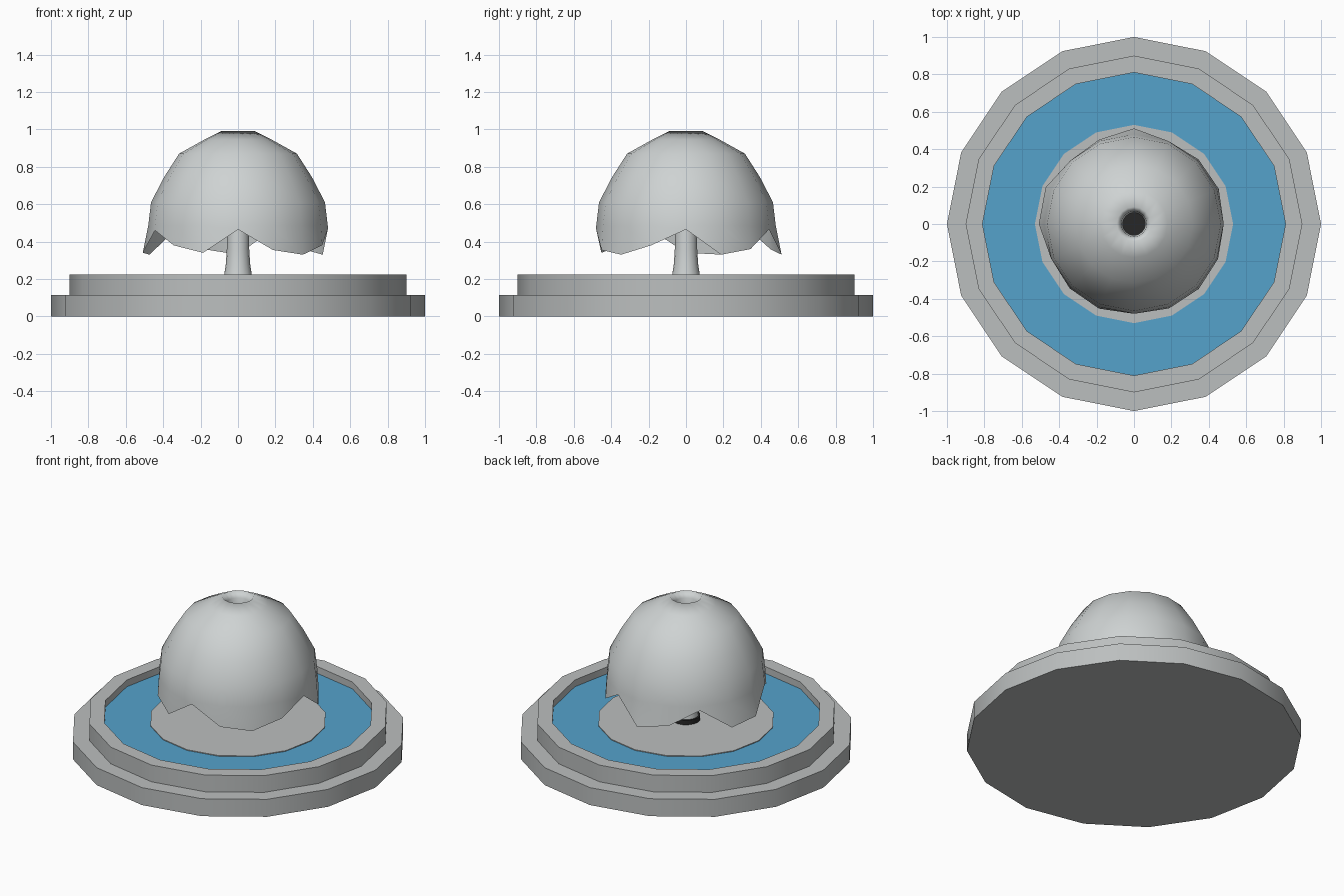
import bpy, math

cube = bpy.data.objects.get("Cube")
if cube:
    bpy.data.objects.remove(cube)

SIDES = 16


def material(name, colour):
    m = bpy.data.materials.new(name)
    m.use_nodes = True
    m.diffuse_color = (*colour, 1)
    m.node_tree.nodes["Principled BSDF"].inputs["Base Color"].default_value = (*colour, 1)
    return m


stone = material("stone grey", (0.50, 0.52, 0.52))
spray = material("pale spray grey", (0.62, 0.65, 0.65))
blue = material("pool blue", (0.09, 0.36, 0.60))
dark = material("nozzle black", (0.02, 0.02, 0.02))


def lathe(name, rings, mat, cap_start=False, cap_end=False, smooth_angle=30):
    """Skin a list of rings; each ring gives (radius, height) per side."""
    verts, faces = [], []
    for ring in rings:
        for k in range(SIDES):
            r, z = ring(k) if callable(ring) else ring
            a = math.tau * k / SIDES
            verts.append((r * math.cos(a), r * math.sin(a), z))
    for i in range(len(rings) - 1):
        for k in range(SIDES):
            a, b = i * SIDES + k, i * SIDES + (k + 1) % SIDES
            faces.append((a, b, b + SIDES, a + SIDES))
    if cap_start:
        faces.append(tuple(reversed(range(SIDES))))
    if cap_end:
        faces.append(tuple(range(len(verts) - SIDES, len(verts))))
    mesh = bpy.data.meshes.new(name)
    mesh.from_pydata(verts, [], faces)
    mesh.materials.append(mat)
    obj = bpy.data.objects.new(name, mesh)
    bpy.context.collection.objects.link(obj)
    bpy.ops.object.select_all(action="DESELECT")
    obj.select_set(True)
    bpy.context.view_layer.objects.active = obj
    bpy.ops.object.shade_smooth_by_angle(angle=math.radians(smooth_angle))
    return obj


# Stepped basin with a raised rim
lathe("basin", [(1, 0), (1, 0.115), (0.9, 0.115), (0.9, 0.225),
                (0.81, 0.225), (0.81, 0.16)], stone, True, True)

# Pool surface and the round plinth standing in it
lathe("pool_water", [(0.81, 0.165), (0.81, 0.18)], blue, True, True)
lathe("plinth", [(0.53, 0.165), (0.53, 0.185)], stone, True, True)

# Nozzle at the foot of the jet
lathe("nozzle", [(0.085, 0.18), (0.085, 0.215)], dark, True, True)

# Ragged lower hem of the falling water, one height per side
hem = [0.465, 0.33, 0.36, 0.465, 0.33, 0.36, 0.46, 0.33,
       0.34, 0.46, 0.38, 0.34, 0.465, 0.355, 0.33, 0.38]


def hem_ring(k):
    spread = 0.03 if k in (4, 7, 8) else 0.01
    return 0.48 + spread * (0.465 - hem[k]) / 0.13, hem[k]


# Hollow jet rising from the nozzle, folding over into the dome of water
lathe("water_jet_and_dome", [
    (0.075, 0.215), (0.065, 0.28), (0.06, 0.36), (0.06, 0.85), (0.068, 0.95),
    (0.092, 0.99), (0.18, 0.945), (0.315, 0.87), (0.395, 0.745),
    (0.465, 0.61), (0.48, 0.485), hem_ring], spray, smooth_angle=180)

# The sheet is skinned inside first, so turn it to face outward
sheet = bpy.data.objects["water_jet_and_dome"].data
if sheet.polygons[6 * SIDES].normal.z < 0:
    sheet.flip_normals()
